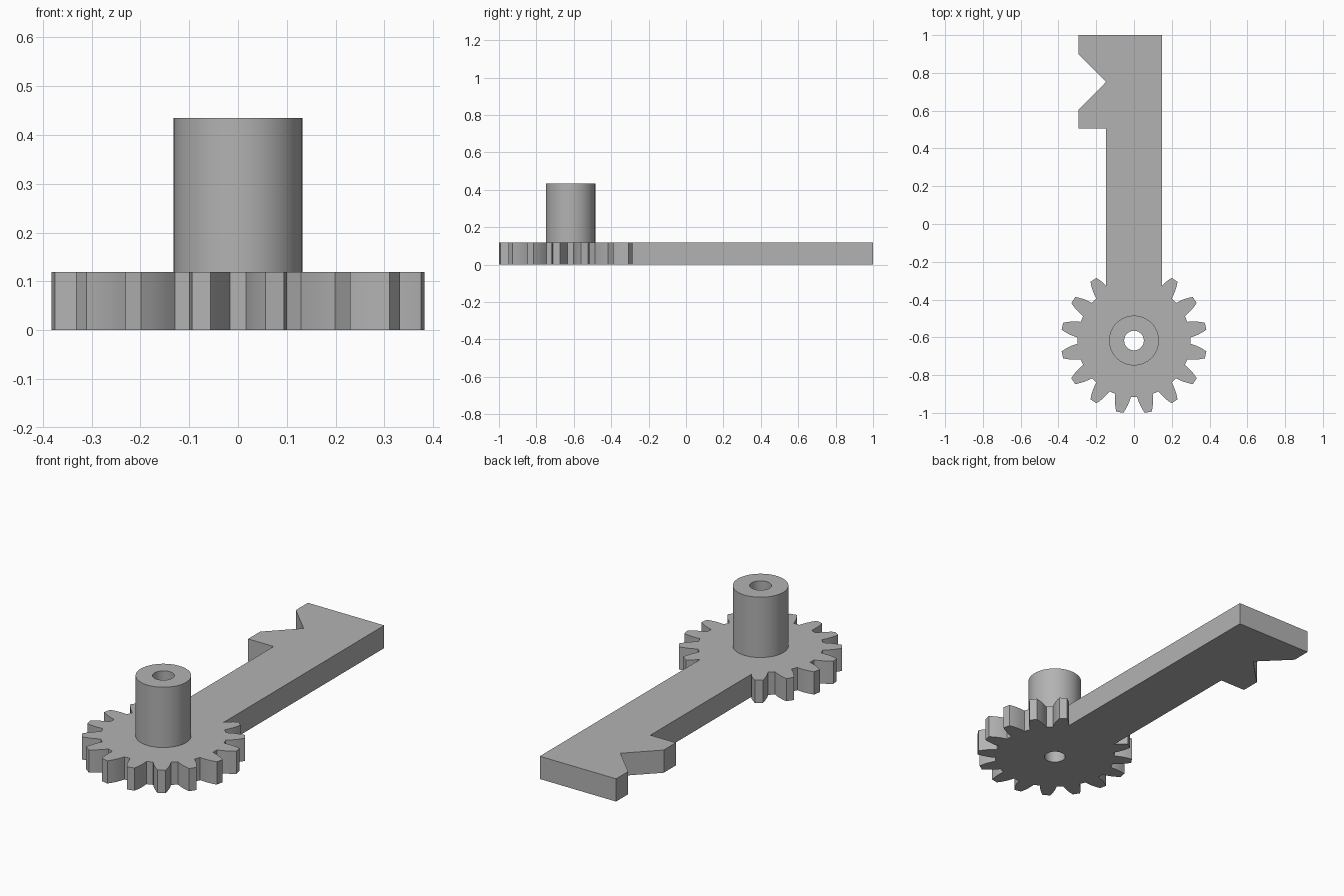
import bpy
import bmesh
from math import cos, sin, pi, radians

cube = bpy.data.objects.get("Cube")
if cube:
    bpy.data.objects.remove(cube, do_unlink=True)

GEAR_Y = -0.617
PLATE_TOP, HUB_TOP = 0.119, 0.435
HUB_R, BORE_R = 0.132, 0.052
TEETH = 16
ARM_X = 0.147

grey = bpy.data.materials.new("plain_grey")
grey.use_nodes = True
colour = (0.45, 0.45, 0.45, 1)
grey.diffuse_color = colour
grey.node_tree.nodes["Principled BSDF"].inputs["Base Color"].default_value = colour


def polar(r, deg):
    return (r * cos(radians(deg)), GEAR_Y + r * sin(radians(deg)))


def circle(r, n=64):
    return [polar(r, 360 * i / n) for i in range(n)]


def extruded(name, loops, z0, z1):
    """Filled outline (further loops are holes) extruded from z0 to z1."""
    curve = bpy.data.curves.new(name, 'CURVE')
    curve.dimensions = '2D'
    curve.fill_mode = 'BOTH'
    curve.extrude = (z1 - z0) / 2
    for loop in loops:
        spline = curve.splines.new('POLY')
        spline.points.add(len(loop) - 1)
        for point, (x, y) in zip(spline.points, loop):
            point.co = (x, y, 0, 1)
        spline.use_cyclic_u = True
    obj = bpy.data.objects.new(name, curve)
    bpy.context.collection.objects.link(obj)
    bpy.ops.object.select_all(action='DESELECT')
    obj.select_set(True)
    bpy.context.view_layer.objects.active = obj
    bpy.ops.object.convert(target='MESH')
    obj = bpy.context.object
    # Weld the caps to the walls and merge the flat triangles
    bm = bmesh.new()
    bm.from_mesh(obj.data)
    bmesh.ops.remove_doubles(bm, verts=bm.verts, dist=0.0001)
    bmesh.ops.translate(bm, verts=bm.verts, vec=(0, 0, (z0 + z1) / 2))
    bmesh.ops.recalc_face_normals(bm, faces=bm.faces)
    bm.to_mesh(obj.data)
    bm.free()
    obj.data.materials.clear()
    obj.data.materials.append(grey)
    bpy.ops.object.shade_smooth_by_angle(angle=radians(25))
    return obj


# Half tooth flank from root to tip: radius, half angle in degrees
flank = [(0.299, 8.1), (0.322, 7.0), (0.342, 5.9), (0.365, 4.4), (0.387, 2.8)]

# Notched arm, from its left root round to its right root
outline = [(-ARM_X, -0.33), (-ARM_X, 0.505), (-0.295, 0.505), (-0.295, 0.605),
           (-ARM_X, 0.753), (-0.295, 0.9), (-0.295, 1.0), (ARM_X, 1.0), (ARM_X, -0.33)]

# Teeth clockwise from the arm; the two teeth under the arm are left out
step = 360 / TEETH
for i in range(TEETH - 2):
    mid = 90 - 1.5 * step - i * step
    tooth = [polar(r, mid + a) for r, a in flank] + [polar(r, mid - a) for r, a in reversed(flank)]
    if i == 0:
        tooth = tooth[2:]
    if i == TEETH - 3:
        tooth = tooth[:-2]
    outline += tooth

extruded("gear_and_notched_arm", [outline, circle(BORE_R)], 0, PLATE_TOP)
extruded("hub_tube", [circle(HUB_R), circle(BORE_R)], PLATE_TOP, HUB_TOP)
